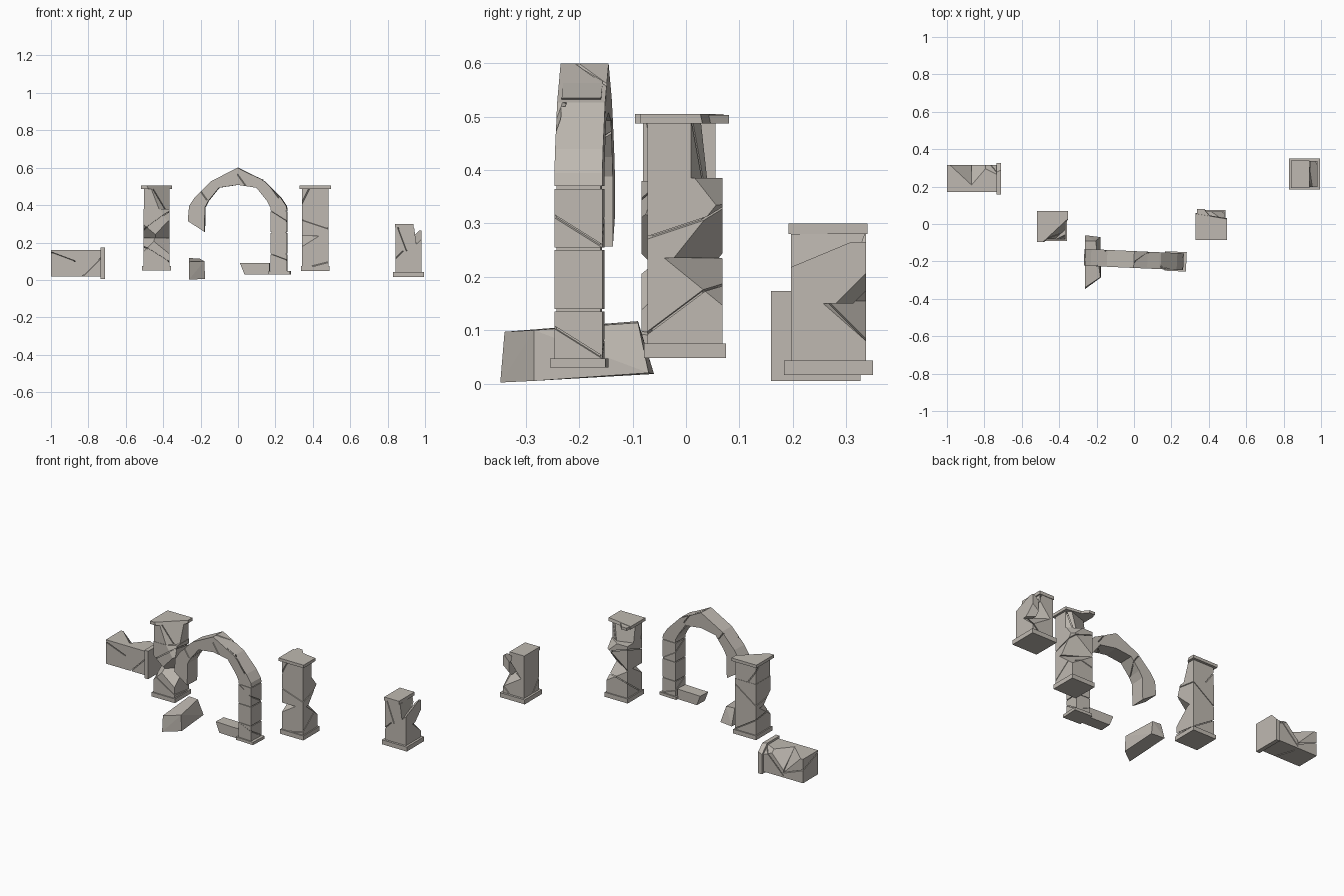
import bpy, bmesh
from math import pi
from mathutils import Vector, Matrix, Euler

if "Cube" in bpy.data.objects:
    bpy.data.objects.remove(bpy.data.objects["Cube"])

stone_mat = bpy.data.materials.new("weathered_stone")
stone_mat.use_nodes = True
COLOUR = (0.52, 0.485, 0.44, 1)
stone_mat.diffuse_color = COLOUR
bsdf = stone_mat.node_tree.nodes["Principled BSDF"]
bsdf.inputs["Base Color"].default_value = COLOUR
bsdf.inputs["Roughness"].default_value = 0.9

GAP = 0.0022    # half width of a crack
DEPTH = 0.008   # depth of a crack


def hull(bm, points, planes):
    """Add a convex block trimmed by (point, outward normal) planes."""
    part = bmesh.new()
    verts = [part.verts.new(p) for p in points]
    bmesh.ops.convex_hull(part, input=verts)
    bmesh.ops.dissolve_limit(part, angle_limit=0.01, verts=part.verts[:], edges=part.edges[:])
    for co, no in planes:
        geom = part.verts[:] + part.edges[:] + part.faces[:]
        bmesh.ops.bisect_plane(part, geom=geom, plane_co=co, plane_no=no, clear_outer=True)
        bmesh.ops.holes_fill(part, edges=[e for e in part.edges if e.is_boundary])
    bmesh.ops.recalc_face_normals(part, faces=part.faces[:])
    mesh = bpy.data.meshes.new("piece")
    part.to_mesh(mesh)
    part.free()
    bm.from_mesh(mesh)
    bpy.data.meshes.remove(mesh)


def stone(name, points, cuts=(), cracks=(), place=Matrix()):
    """Block with broken corners (cuts) and open grooves (cracks)."""
    bm = bmesh.new()
    points = [Vector(p) for p in points]
    cuts = [(Vector(c), Vector(n).normalized()) for c, n in cuts]
    cracks = [(Vector(c), Vector(n).normalized()) for c, n in cracks]
    sides = [[]]
    for co, no in cracks:
        sides = [s + [(co - no * GAP * d, no * d)] for s in sides for d in (1, -1)]
    for side in sides:
        hull(bm, points, cuts + side)
    if cracks:
        # recessed core that closes the bottom of the cracks
        mid = sum(points, Vector()) / len(points)
        inner = [p - Vector([DEPTH if a > 0 else -DEPTH for a in p - mid]) for p in points]
        hull(bm, inner, [(c - n * DEPTH, n) for c, n in cuts])
    mesh = bpy.data.meshes.new(name)
    bm.to_mesh(mesh)
    bm.free()
    mesh.materials.append(stone_mat)
    ob = bpy.data.objects.new(name, mesh)
    ob.matrix_world = place
    bpy.context.collection.objects.link(ob)


def box(x0, x1, y0, y1, z0, z1):
    return [(x, y, z) for x in (x0, x1) for y in (y0, y1) for z in (z0, z1)]


def block(half, z0, z1):
    return box(-half, half, -half, half, z0, z1)


def prism(profile, depth):
    return [(x, y, z) for x, z in profile for y in (-depth, depth)]


# Right tall pillar, broken open on its front inner corner
at = Matrix.Translation((-0.435, -0.013, 0))
top_break = ((0.03, -0.03, 0.44), (0.65, -0.7, 0.25))
stone("right_pillar_base", block(0.077, 0.05, 0.075), place=at)
stone("right_pillar_lower", block(0.07, 0.075, 0.225),
      cuts=[((0.02, -0.02, 0.225), (0.6, -0.7, 0.75)), ((-0.045, 0, 0.225), (-0.7, -0.5, 0.7))],
      cracks=[((0, 0, 0.13), (0.5, 0.1, 0.8))], place=at)
stone("right_pillar_middle", block(0.07, 0.225, 0.38),
      cuts=[((0.02, -0.02, 0.225), (0.7, -0.6, -0.65)), ((-0.045, -0.02, 0.225), (-0.5, -0.6, -0.6)),
            ((0.045, -0.055, 0.38), (0.4, -0.8, 0.25))],
      cracks=[((0, 0, 0.31), (-0.5, 0.1, 0.7))], place=at)
stone("right_pillar_upper", block(0.068, 0.38, 0.487), cuts=[top_break],
      cracks=[((-0.02, 0, 0.44), (0.7, 0.4, 0.5))], place=at)
stone("right_pillar_cap", block(0.083, 0.487, 0.505), cuts=[top_break], place=at)

# Left tall pillar, broken open at the back
at = Matrix.Translation((0.413, -0.002, 0))
stone("left_pillar_base", block(0.077, 0.048, 0.075), place=at)
stone("left_pillar_lower", block(0.07, 0.075, 0.235),
      cuts=[((0.01, 0.02, 0.225), (0.5, 0.65, 0.8)), ((-0.045, -0.02, 0.225), (-0.5, -0.5, 0.8))],
      cracks=[((0, 0, 0.13), (-0.2, -0.6, 0.8))], place=at)
stone("left_pillar_middle", block(0.07, 0.235, 0.385),
      cuts=[((0.01, 0.015, 0.235), (0.45, 0.75, -0.6)), ((0.04, 0.04, 0.385), (0.5, 0.7, 0.55))],
      cracks=[((0, 0, 0.32), (0.3, -0.3, 0.9))], place=at)
stone("left_pillar_upper", block(0.07, 0.385, 0.487),
      cuts=[((0.01, 0.03, 0.43), (-0.3, 0.9, 0.15)), ((0.04, 0.03, 0.43), (0.5, 0.8, 0))],
      cracks=[((0.02, 0, 0.43), (-0.6, 0.7, 0.3))], place=at)
stone("left_pillar_cap", block(0.083, 0.487, 0.505),
      cuts=[((0, 0.045, 0.495), (0.15, 0.9, 0.2))], place=at)
stone("left_pillar_cap_sliver", box(-0.075, 0.0, 0.035, 0.083, 0.487, 0.503),
      cuts=[((-0.02, 0.06, 0.495), (0.6, 0.5, 0.1))], place=at)

# Short broken stump
at = Matrix.Translation((0.912, 0.267, 0))
stone("stump_base", block(0.083, 0.016, 0.043), place=at)
stone("stump_lower", block(0.07, 0.043, 0.155),
      cuts=[((0.02, 0.02, 0.155), (0.5, 0.7, 0.8))],
      cracks=[((0, 0, 0.1), (-0.5, 0.6, 0.5))], place=at)
stone("stump_upper", block(0.07, 0.155, 0.28),
      cuts=[((0.01, 0.02, 0.155), (0.55, 0.65, -0.45)), ((0.026, 0, 0.25), (0.9, 0.1, 0.12))],
      cracks=[((-0.01, -0.02, 0.22), (0.8, -0.4, 0.3))], place=at)
stone("stump_top", box(-0.073, 0.025, -0.075, 0.073, 0.28, 0.3), place=at)
stone("stump_spike", box(0.03, 0.07, -0.07, 0.07, 0.15, 0.265),
      cuts=[((0.055, 0.03, 0.245), (-0.6, -0.25, 0.6)), ((0.05, 0.05, 0.17), (0.5, 0.6, -0.6))],
      place=at)

# Toppled pillar, its foot turned inwards
at = Matrix.Translation((-0.71, 0.243, 0.089)) @ Euler((0, -pi / 2, 0)).to_matrix().to_4x4()
stone("toppled_base", block(0.084, 0, 0.025),
      cuts=[((0.06, 0.065, 0.01), (0.7, 0.7, 0.3))], place=at)
stone("toppled_lower", block(0.072, 0.025, 0.16),
      cuts=[((0.02, 0.02, 0.16), (0.65, 0.6, 0.7)), ((0.06, 0.055, 0.06), (0.7, 0.6, -0.3))],
      cracks=[((0, 0, 0.075), (0.6, -0.2, 0.6))], place=at)
stone("toppled_upper", block(0.072, 0.16, 0.29),
      cuts=[((0.02, 0.015, 0.16), (0.6, 0.65, -0.6))],
      cracks=[((0.01, 0, 0.23), (0.8, 0.3, -0.3))], place=at)

# Broken arch: leg blocks, then a ring of wedge blocks
at = Matrix.Translation((0, -0.19, 0)) @ Matrix.Rotation(-0.045, 4, 'Z')
stone("arch_foot", box(0.165, 0.28, -0.052, 0.052, 0.03, 0.047), place=at)
levels = [0.047, 0.14, 0.255, 0.37]
tilts = [(0.3, 0.5, 0.8), None, (0.5, 0.5, 0.8)]
for i, (z0, z1) in enumerate(zip(levels, levels[1:])):
    cracks = [((0.22, 0, (z0 + z1) / 2), tilts[i])] if tilts[i] else []
    stone(f"arch_leg_{i + 1}", box(0.175, 0.263, -0.045, 0.045, z0, z1 - 0.005),
          cracks=cracks, place=at)
stone("arch_leg_core", box(0.18, 0.258, -0.041, 0.041, 0.047, 0.385), place=at)

outer = [(0.265, 0.37), (0.26, 0.395), (0.23, 0.44), (0.144, 0.527), (0, 0.6)]
inner = [(0.175, 0.37), (0.175, 0.388), (0.155, 0.425), (0.1, 0.493), (0, 0.508)]
mirrored = lambda pts: [(-x, z) for x, z in reversed(pts[1:-1])]
outer += mirrored(outer) + [(-0.267, 0.315)]
inner += mirrored(inner) + [(-0.178, 0.257)]
for i in range(len(outer) - 1):
    quad = [outer[i], outer[i + 1], inner[i + 1], inner[i]]
    cx, cz = (sum(c) / 4 for c in zip(*quad))
    cracks = [((cx, 0, cz), (0.7, 0.6 * (-1) ** i, 0.5))] if i in (2, 3, 5) else []
    stone(f"arch_ring_{i + 1}", prism(quad, 0.045), cracks=cracks, place=at)

# Stump of the curb beside the leg
stone("arch_curb", prism([(0.012, 0.09), (0.036, 0.03), (0.17, 0.03), (0.17, 0.09)], 0.036), place=at)

# Fallen length of the arch's missing leg
low = [(-0.262, -0.348, 0.002), (-0.176, -0.285, 0.005), (-0.18, -0.07, 0.02), (-0.262, -0.06, 0.018)]
high = [(-0.262, -0.34, 0.097), (-0.18, -0.285, 0.1), (-0.205, -0.09, 0.114), (-0.262, -0.09, 0.117)]
stone("fallen_arch_piece", low + high)
